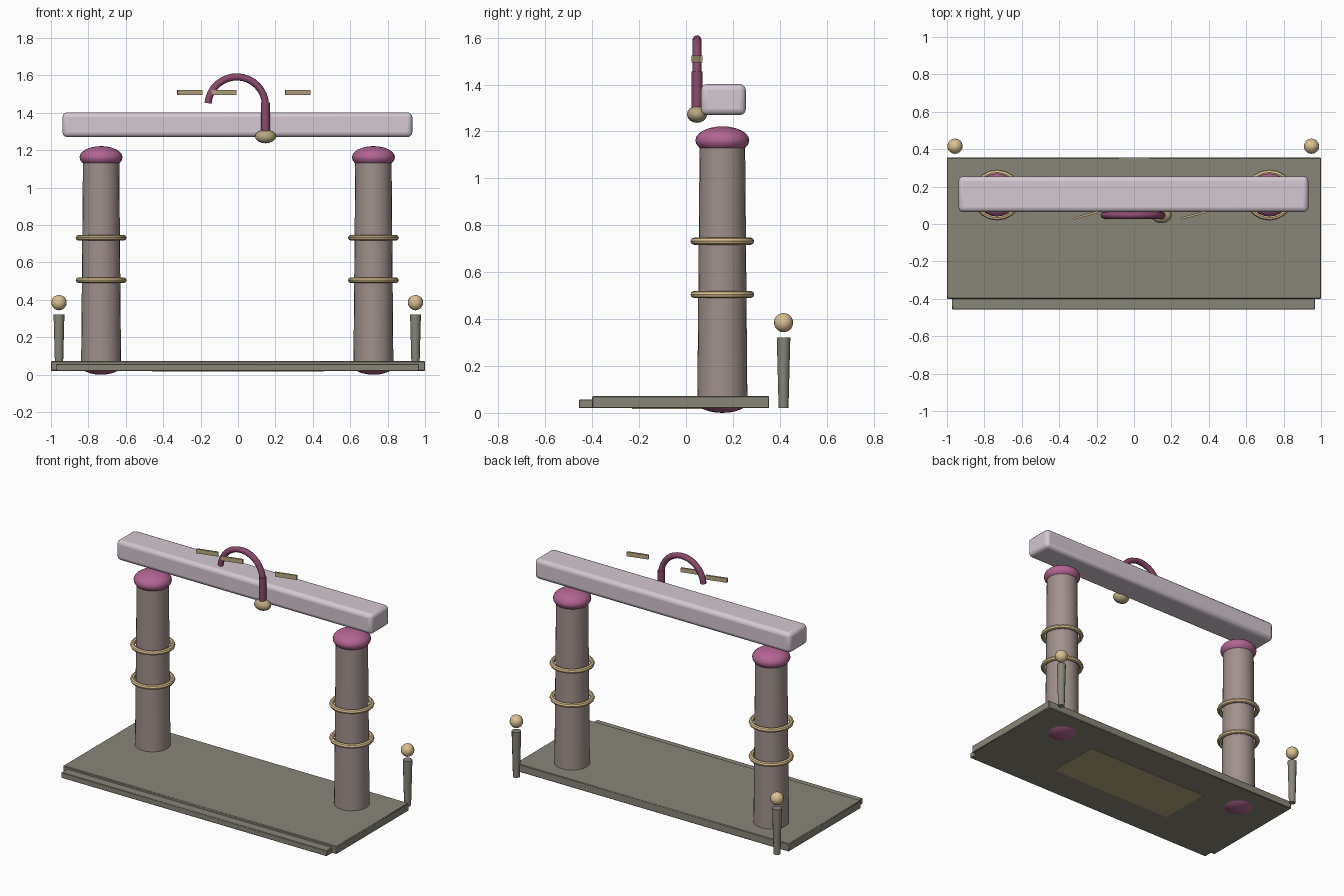
import bpy, math

if "Cube" in bpy.data.objects:
    bpy.data.objects.remove(bpy.data.objects["Cube"])

def mat(name, r, g, b):
    m = bpy.data.materials.new(name)
    m.diffuse_color = (r, g, b, 1)
    m.use_nodes = True
    m.node_tree.nodes["Principled BSDF"].inputs["Base Color"].default_value = m.diffuse_color
    return m

STONE = mat("olive_stone", .25, .235, .19)
CLAY = mat("mauve_clay", .35, .28, .26)
PLUM = mat("plum", .45, .13, .29)
DARK = mat("dark_plum", .26, .07, .15)
PALE = mat("pale_lilac", .66, .58, .64)
GOLD = mat("gold", .70, .53, .28)
DULL = mat("dull_gold", .48, .39, .22)

def finish(name, m, smooth=True):
    o = bpy.context.object
    o.name = name
    o.data.materials.append(m)
    if smooth:
        bpy.ops.object.shade_smooth_by_angle(angle=math.radians(40))
    return o

def box(name, m, x, y, z, bevel=0, segs=1, turn=0):
    """Box from (min, max) ranges, optionally bevelled and turned about z."""
    r = (x, y, z)
    bpy.ops.mesh.primitive_cube_add(size=1, location=[(a + b) / 2 for a, b in r])
    o = bpy.context.object
    o.scale = [b - a for a, b in r]
    bpy.ops.object.transform_apply(location=False, rotation=False, scale=True)
    o.rotation_euler.z = turn
    if bevel:
        b = o.modifiers.new("bevel", 'BEVEL')
        b.width, b.segments = bevel, segs
    return finish(name, m, bevel > 0)

def cone(name, m, x, y, z0, z1, r0, r1, n):
    bpy.ops.mesh.primitive_cone_add(vertices=n, radius1=r0, radius2=r1, depth=z1 - z0,
                                    location=(x, y, (z0 + z1) / 2))
    return finish(name, m)

def ball(name, m, loc, size, n=24, k=12):
    bpy.ops.mesh.primitive_uv_sphere_add(segments=n, ring_count=k, radius=1, location=loc)
    bpy.context.object.scale = size
    bpy.ops.object.transform_apply(location=False, rotation=False, scale=True)
    return finish(name, m)

# Base slab, front step and inset panel underneath
box("base_slab", STONE, (-1, 1), (-.40, .355), (.02, .072), .004)
box("front_step", STONE, (-.972, .968), (-.457, -.39), (.02, .057), .003)
box("underside_panel", DULL, (-.46, .46), (-.23, .13), (.017, .03))

# Columns with caps, feet and rings; small posts behind the base
for s, side in ((-1, "left"), (1, "right")):
    x, y = s * .728 - .004, .155
    cone(side + "_column", CLAY, x, y, .03, 1.15, .107, .097, 24)
    ball(side + "_column_cap", PLUM, (x, y, 1.162), (.115, .115, .06))
    ball(side + "_column_foot", PLUM, (x, y, .052), (.113, .113, .052))
    for z in (.505, .732):
        bpy.ops.mesh.primitive_torus_add(location=(x, y, z), major_radius=.121, minor_radius=.015,
                                         major_segments=20, minor_segments=8)
        finish(side + "_column_ring", GOLD)
    px = s * .953 - .004
    cone(side + "_post", STONE, px, .416, .02, .322, .021, .029, 12)
    ball(side + "_post_knob", GOLD, (px, .416, .385), (.041,) * 3, 16, 10)

# Top beam
box("top_beam", PALE, (-.938, .932), (.064, .255), (1.27, 1.402), .025, 3)

# Hook: straight stem, curved arch and foot
hx, hy = .147, .047
cone("hook_stem", DARK, hx, hy, 1.27, 1.455, .023, .023, 12)
ball("hook_foot", DULL, (hx, hy, 1.273), (.056, .043, .036), 12, 8)
cu = bpy.data.curves.new("hook_arch", 'CURVE')
cu.dimensions = '3D'
cu.bevel_depth, cu.bevel_resolution, cu.use_fill_caps = .019, 2, True
sp = cu.splines.new('POLY')
N = 16
sp.points.add(N)
for i, p in enumerate(sp.points):
    a = math.radians(175) * i / N
    p.co = (-.007 + .154 * math.cos(a), hy, 1.438 + .154 * math.sin(a), 1)
arch = bpy.data.objects.new("hook_arch", cu)
bpy.context.collection.objects.link(arch)
cu.materials.append(DARK)

# Small floating bars beside the hook
for x in (-.257, -.076, .319):
    box("small_bar", DULL, (x - .069, x + .069), (hy - .006, hy + .006), (1.495, 1.523),
        turn=math.radians(15))
